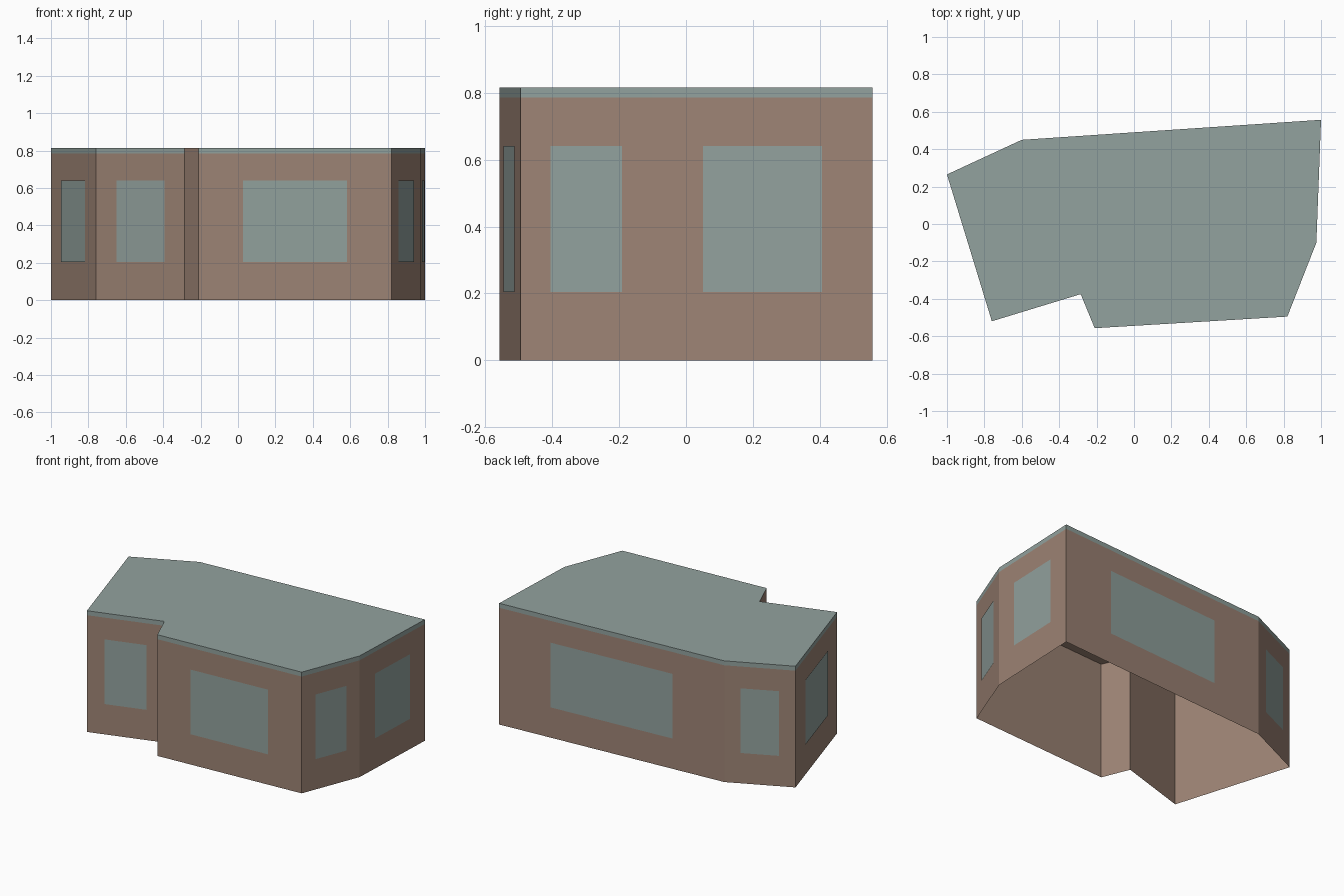
import bpy
import bmesh
from mathutils import Vector

cube = bpy.data.objects.get("Cube")
if cube:
    bpy.data.objects.remove(cube, do_unlink=True)


def material(name, colour):
    m = bpy.data.materials.new(name)
    m.use_nodes = True
    m.diffuse_color = (*colour, 1)
    m.node_tree.nodes["Principled BSDF"].inputs["Base Color"].default_value = (*colour, 1)
    return m


BROWN = material("warm brown wall", (0.342, 0.233, 0.179))
TEAL = material("grey teal", (0.29, 0.362, 0.342))

# Footprint, counterclockwise from the left corner
FOOTPRINT = [Vector(p) for p in [
    (-1, 0.265), (-0.76, -0.52), (-0.285, -0.375), (-0.21, -0.557),
    (0.82, -0.495), (0.975, -0.1), (1, 0.557), (-0.6, 0.45)]]
SIDES = list(zip(FOOTPRINT, FOOTPRINT[1:] + FOOTPRINT[:1]))
STEP = 2            # short return wall without window or roof band
EAVES, TOP = 0.785, 0.815
SILL, HEAD = 0.205, 0.64


def make_object(name, bm, materials):
    mesh = bpy.data.meshes.new(name)
    bm.to_mesh(mesh)
    bm.free()
    for m in materials:
        mesh.materials.append(m)
    obj = bpy.data.objects.new(name, mesh)
    bpy.context.collection.objects.link(obj)
    return obj


def upright(bm, a, b, low, high):
    corners = [(*a, low), (*b, low), (*b, high), (*a, high)]
    return bm.faces.new([bm.verts.new(c) for c in corners])


# Walls, open underneath
bm = bmesh.new()
for a, b in SIDES:
    upright(bm, a, b, 0, EAVES)
bmesh.ops.remove_doubles(bm, verts=bm.verts, dist=0.0001)
make_object("walls", bm, [BROWN])

# Roof slab with a coloured edge band
bm = bmesh.new()
for i, (a, b) in enumerate(SIDES):
    upright(bm, a, b, EAVES, TOP).material_index = 1 if i == STEP else 0
bm.faces.new([bm.verts.new((*p, TOP)) for p in FOOTPRINT])
ceiling = bm.faces.new([bm.verts.new((*p, EAVES)) for p in reversed(FOOTPRINT)])
ceiling.material_index = 1
bmesh.ops.remove_doubles(bm, verts=bm.verts, dist=0.0001)
make_object("roof", bm, [TEAL, BROWN])

# One centred window plate on every main wall
bm = bmesh.new()
for i, (a, b) in enumerate(SIDES):
    if i != STEP:
        along = b - a
        out = Vector((along.y, -along.x)).normalized() * 0.003
        upright(bm, a + along * 0.23 + out, a + along * 0.77 + out, SILL, HEAD)
make_object("windows", bm, [TEAL])
